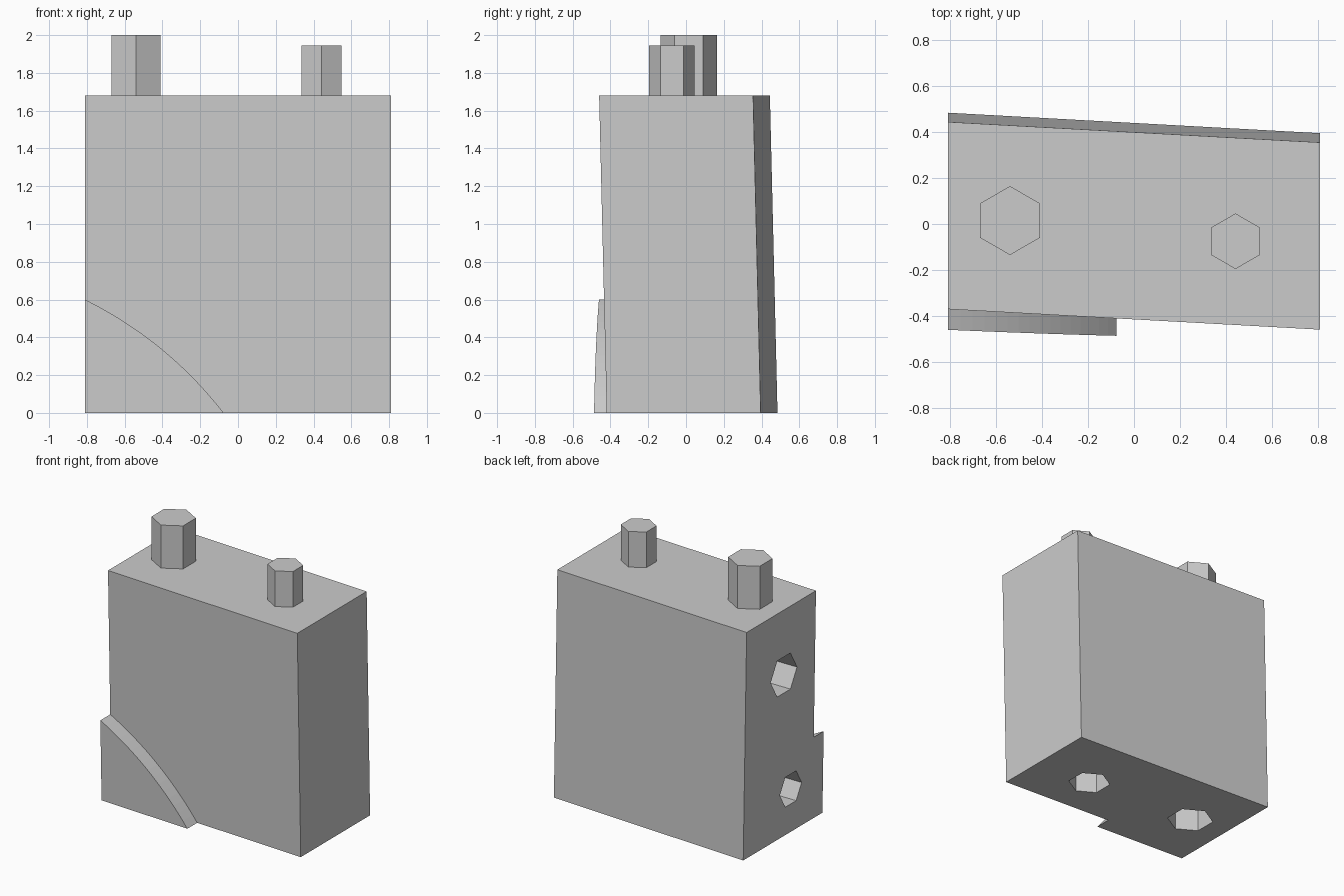
import bpy
import bmesh
from math import cos, sin, pi
from mathutils import Matrix, Vector

old = bpy.data.objects.get("Cube")
if old:
    bpy.data.objects.remove(old, do_unlink=True)

# Single plain material
grey = bpy.data.materials.new("plain_grey")
grey.use_nodes = True
colour = (0.6, 0.6, 0.6, 1.0)
grey.diffuse_color = colour
grey.node_tree.nodes["Principled BSDF"].inputs["Base Color"].default_value = colour

# The block leans slightly: y shifts with x and with z
LEAN = Matrix(((1, 0, 0), (-0.055, 1, -0.024), (0, 0, 1))).to_4x4()
HALF_X, TOP = 0.81, 1.68
FRONT, BACK, STEP_FRONT = -0.375, 0.44, -0.491


def prism(name, outline, direction, matrix=None):
    """Extrude a flat outline of 3D points along a direction."""
    bm = bmesh.new()
    face = bm.faces.new([bm.verts.new(p) for p in outline])
    extruded = bmesh.ops.extrude_face_region(bm, geom=[face])
    moved = [v for v in extruded["geom"] if isinstance(v, bmesh.types.BMVert)]
    bmesh.ops.translate(bm, verts=moved, vec=direction)
    if matrix:
        bm.transform(matrix)
    bmesh.ops.recalc_face_normals(bm, faces=bm.faces)
    mesh = bpy.data.meshes.new(name)
    bm.to_mesh(mesh)
    bm.free()
    mesh.materials.append(grey)
    obj = bpy.data.objects.new(name, mesh)
    bpy.context.collection.objects.link(obj)
    return obj


def hexagon(centre, radius, across):
    """Hexagon with corners on the y axis; across is the other axis in its plane."""
    y_axis = Vector((0, 1, 0))
    return [Vector(centre) + radius * (cos(k * pi / 3) * y_axis + sin(k * pi / 3) * Vector(across))
            for k in range(6)]


# Main block
block = prism("block", [(x, y, 0) for x, y in ((-HALF_X, FRONT), (HALF_X, FRONT),
              (HALF_X, BACK), (-HALF_X, BACK))], (0, 0, TOP), LEAN)

# Hexagonal sockets in the underside and the right end
X, Z = (1, 0, 0), (0, 0, 1)
sockets = [
    ((-0.51, 0.0, -0.1), 0.16, X, (0, 0, 0.3)),
    ((0.36, -0.055, -0.1), 0.145, X, (0, 0, 0.3)),
    ((-HALF_X - 0.1, 0.007, 1.197), 0.155, Z, (0.4, 0, 0)),
    ((-HALF_X - 0.1, -0.074, 0.318), 0.128, Z, (0.36, 0, 0)),
]
for centre, radius, across, depth in sockets:
    cutter = prism("socket_cutter", hexagon(centre, radius, across), depth)
    cutter.hide_render = True
    cut = block.modifiers.new("socket", 'BOOLEAN')
    cut.operation = 'DIFFERENCE'
    cut.solver = 'EXACT'
    cut.object = cutter
    bpy.context.view_layer.objects.active = block
    bpy.ops.object.modifier_apply(modifier=cut.name)
    bpy.data.objects.remove(cutter, do_unlink=True)

# Raised corner step with a curved upper edge
start, bend, end = Vector((-HALF_X, 0, 0.6)), Vector((-0.375, 0, 0.384)), Vector((-0.076, 0, 0))
outline = [Vector((-HALF_X, 0, 0))]
for k in range(17):
    t = k / 16
    outline.append((1 - t) ** 2 * start + 2 * t * (1 - t) * bend + t * t * end)
for p in outline:
    p.y = STEP_FRONT
prism("corner_step", outline, (0, FRONT - STEP_FRONT, 0), LEAN)

# Hexagonal pegs on top
prism("large_peg", hexagon((-0.54, 0.015, TOP), 0.15, X), (0, 0, 2 - TOP))
prism("small_peg", hexagon((0.442, -0.075, TOP), 0.121, X), (0, 0, 1.945 - TOP))
